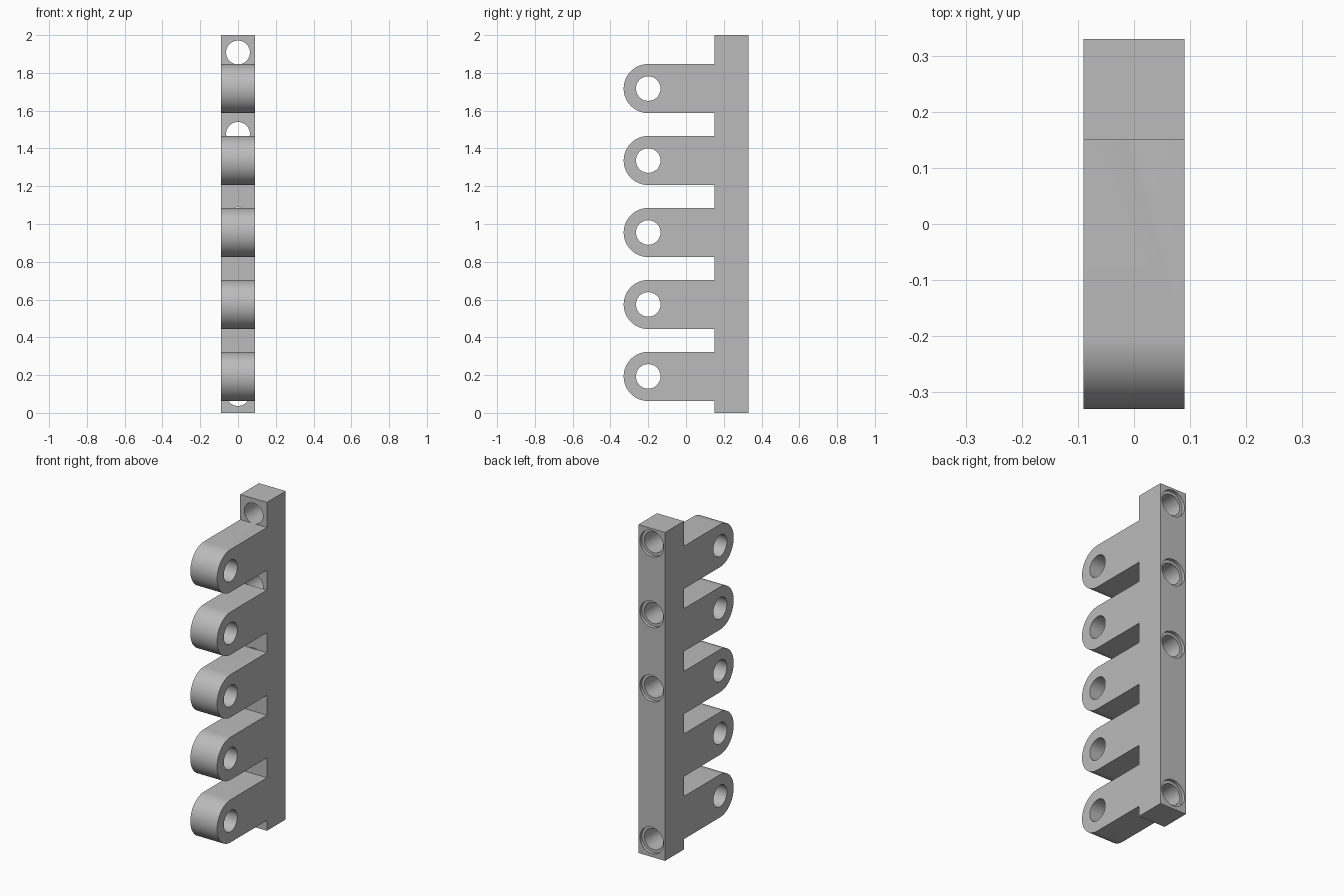
import bpy
import bmesh
import math
from mathutils import Matrix

cube = bpy.data.objects.get("Cube")
if cube:
    bpy.data.objects.remove(cube, do_unlink=True)

HALF_W = 0.09                  # half thickness in x
BACK, ROOT, PIVOT = 0.33, 0.15, -0.2
LUG_R, PIN_R = 0.13, 0.065
LUGS = [0.193 + 0.381 * i for i in range(5)]
SCREWS = [0.1, 1.026, 1.477, 1.908]

grey = bpy.data.materials.new("plain grey")
grey.use_nodes = True
colour = (0.5, 0.5, 0.5, 1)
grey.diffuse_color = colour
grey.node_tree.nodes["Principled BSDF"].inputs["Base Color"].default_value = colour


def make_object(name, bm):
    bmesh.ops.recalc_face_normals(bm, faces=bm.faces)
    mesh = bpy.data.meshes.new(name)
    bm.to_mesh(mesh)
    bm.free()
    mesh.materials.append(grey)
    obj = bpy.data.objects.new(name, mesh)
    bpy.context.collection.objects.link(obj)
    return obj


def add_bore(bm, axis, centre, radius, length):
    turn = Matrix.Rotation(math.pi / 2, 4, "Y" if axis == "X" else "X")
    bmesh.ops.create_cone(bm, cap_ends=True, segments=64, radius1=radius,
                          radius2=radius, depth=length,
                          matrix=Matrix.Translation(centre) @ turn)


# Comb outline: back bar with round-ended lugs, extruded across x
outline = [(BACK, 0), (ROOT, 0)]
for z in LUGS:
    outline.append((ROOT, z - LUG_R))
    for k in range(33):
        a = math.pi * k / 32
        outline.append((PIVOT - LUG_R * math.sin(a), z - LUG_R * math.cos(a)))
    outline.append((ROOT, z + LUG_R))
outline += [(ROOT, 2), (BACK, 2)]

bm = bmesh.new()
face = bm.faces.new([bm.verts.new((-HALF_W, y, z)) for y, z in outline])
side = bmesh.ops.extrude_face_region(bm, geom=[face])
bmesh.ops.translate(bm, vec=(2 * HALF_W, 0, 0),
                    verts=[v for v in side["geom"] if isinstance(v, bmesh.types.BMVert)])
body = make_object("hinge_bar", bm)

# Pin bores through the lugs, screw bores through the bar
bm = bmesh.new()
for z in LUGS:
    add_bore(bm, "X", (0, PIVOT, z), PIN_R, 0.4)
for z in SCREWS:
    front, end = ROOT - 0.001, BACK + 0.1
    add_bore(bm, "Y", (0, (front + end) / 2, z), 0.063, end - front)
bores = make_object("bore_cutter", bm)

# Shallow counterbores on the back face
bm = bmesh.new()
for z in SCREWS:
    add_bore(bm, "Y", (0, BACK, z), 0.08, 0.04)
recesses = make_object("counterbore_cutter", bm)

for cutter in (bores, recesses):
    mod = body.modifiers.new(cutter.name, "BOOLEAN")
    mod.operation = "DIFFERENCE"
    mod.solver = "EXACT"
    mod.object = cutter

# Bake the cuts, then drop the cutters
bpy.ops.object.select_all(action="DESELECT")
body.select_set(True)
bpy.context.view_layer.objects.active = body
for mod in list(body.modifiers):
    bpy.ops.object.modifier_apply(modifier=mod.name)
for cutter in (bores, recesses):
    bpy.data.objects.remove(cutter, do_unlink=True)
bpy.ops.object.shade_smooth_by_angle(angle=math.radians(30))
